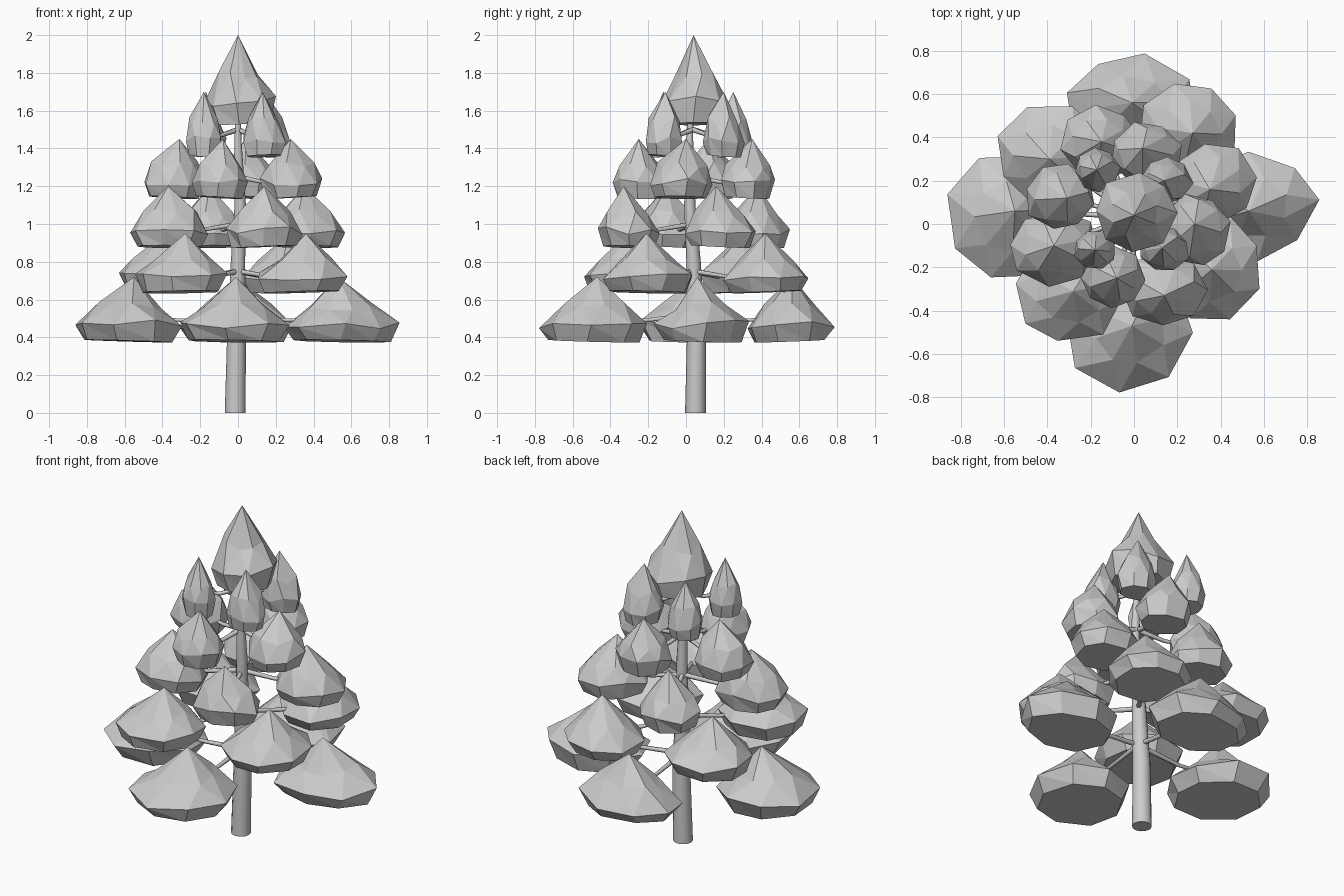
import bpy, bmesh, math, random
from mathutils import Vector

if "Cube" in bpy.data.objects:
    bpy.data.objects.remove(bpy.data.objects["Cube"])

random.seed(11)


def make_object(name, bm):
    bmesh.ops.recalc_face_normals(bm, faces=bm.faces)
    mesh = bpy.data.meshes.new(name)
    bm.to_mesh(mesh)
    bm.free()
    ob = bpy.data.objects.new(name, mesh)
    bpy.context.collection.objects.link(ob)
    return ob


def tube(name, points, radii, sides):
    """Tapered tube through points, closed at both ends."""
    bm = bmesh.new()
    pts = [Vector(p) for p in points]
    rings = []
    for i, (p, r) in enumerate(zip(pts, radii)):
        d = pts[min(i + 1, len(pts) - 1)] - pts[max(i - 1, 0)]
        if name == "trunk":
            d = Vector((0, 0, 1))
        q = d.to_track_quat('Z', 'Y')
        rings.append([bm.verts.new(p + q @ Vector((
            r * math.cos(math.tau * k / sides), r * math.sin(math.tau * k / sides), 0)))
            for k in range(sides)])
    for a, b in zip(rings, rings[1:]):
        for k in range(sides):
            n = (k + 1) % sides
            bm.faces.new((a[k], a[n], b[n], b[k])).smooth = True
    bm.faces.new(rings[0][::-1])
    bm.faces.new(rings[-1])
    return make_object(name, bm)


def clump(name, apex, bottom, centre, size, waist, sides=8):
    """Faceted bell of foliage with a flat, slightly tilted underside."""
    bm = bmesh.new()
    h = apex[2] - bottom
    phase = random.uniform(0, math.tau)
    tilt = random.uniform(0, math.tau)
    wobble = [random.uniform(0.97, 1.09) for _ in range(sides)]
    rings = []
    for i, (t, r, jitter) in enumerate(((0, 0.83, 0.03), (0.26, 1.0, 0.03), (0.55, waist, 0.07))):
        lean = t * t
        cx = centre[0] + (apex[0] - centre[0]) * lean
        cy = centre[1] + (apex[1] - centre[1]) * lean
        ring = []
        for k in range(sides):
            a = phase + math.tau * (k + (.5 if i == 2 else 0)) / sides + random.uniform(-.06, .06)
            s = r * wobble[k] * (1 + random.uniform(-jitter, jitter))
            if i == 0:
                z = bottom + .008 * math.cos(a - tilt)
            else:
                z = bottom + h * (t + random.uniform(-.07, .07))
            ring.append(bm.verts.new((cx + size[0] * s * math.cos(a),
                                      cy + size[1] * s * math.sin(a), z)))
        rings.append(ring)
    top = bm.verts.new(apex)
    for a, b in zip(rings, rings[1:]):
        for k in range(sides):
            n = (k + 1) % sides
            bm.faces.new((a[k], a[n], b[k]))
            bm.faces.new((a[n], b[n], b[k]))
    for k in range(sides):
        bm.faces.new((rings[-1][k], rings[-1][(k + 1) % sides], top))
    bm.faces.new(rings[0][::-1])
    return make_object(name, bm)


# Trunk, slightly bent
tube("trunk", [(-.015, .05, 0), (-.008, .055, .4), (0, .04, .8), (.012, .02, 1.1),
               (0, .02, 1.45), (0, .04, 1.97)],
     [.055, .05, .038, .03, .018, .004], 12)

# Tiers: apex z, bottom z, waist, then (apex x, apex y, centre x, centre y, rx, ry)
tiers = [
    (0.72, 0.38, .57, [(-.55, .06, -.575, .03, .285, .28), (.53, .06, .54, .09, .30, .24),
                       (-.01, -.47, -.03, -.48, .28, .28), (-.01, .56, -.02, .545, .30, .225)]),
    (0.95, 0.64, .61, [(-.28, -.31, -.30, -.32, .245, .22), (.36, -.21, .34, -.21, .25, .25),
                       (-.39, .30, -.38, .31, .25, .23), (.27, .42, .25, .43, .225, .225)]),
    (1.20, 0.88, .70, [(.14, -.33, .14, -.30, .195, .165), (-.37, -.1, -.37, -.11, .20, .17),
                       (.35, .16, .36, .18, .20, .185), (-.15, .38, -.15, .37, .18, .17)]),
    (1.45, 1.14, .78, [(-.31, .12, -.34, .13, .16, .15), (-.08, -.25, -.1, -.25, .14, .14),
                       (.28, 0, .28, -.03, .155, .16), (.04, .35, .06, .32, .16, .145)]),
    (1.70, 1.36, .76, [(-.17, .25, -.17, .25, .10, .10), (.14, .20, .15, .20, .115, .11),
                       (-.18, -.12, -.18, -.12, .10, .09), (.13, -.11, .14, -.12, .11, .10)]),
]
for i, (z, low, waist, items) in enumerate(tiers):
    for j, (ax, ay, cx, cy, rx, ry) in enumerate(items):
        clump(f"foliage_{i + 1}_{j + 1}", (ax, ay, z), low, (cx, cy), (rx, ry), waist)
        # Thin branch from the trunk into the heart of the clump
        tube(f"branch_{i + 1}_{j + 1}",
             [(0, .035, z - .2), (ax * .5, .035 + (ay - .035) * .5, z - .23),
              (ax * .95, ay * .95, z - .22)],
             [.015, .011, .008], 6)

# Crown
clump("foliage_crown", (0, .04, 2.0), 1.53, (.01, .05), (.19, .18), .56)
